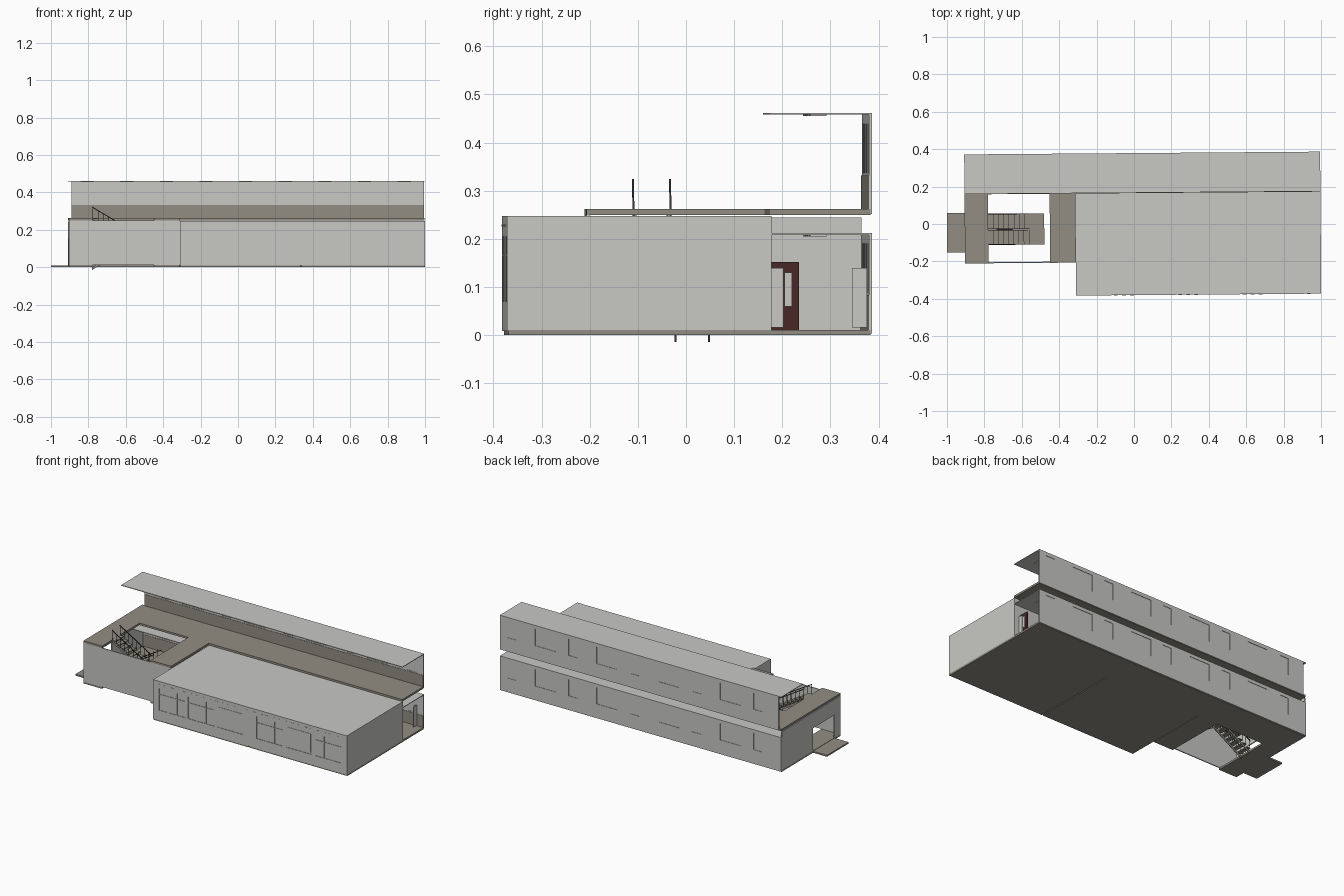
import bpy, bmesh
from mathutils import Matrix

cube = bpy.data.objects.get("Cube")
if cube:
    bpy.data.objects.remove(cube, do_unlink=True)

# The whole building sits slightly turned on its plot
TURN = Matrix.Rotation(0.0078, 4, 'Z')


def material(name, r, g, b):
    m = bpy.data.materials.new(name)
    m.use_nodes = True
    m.diffuse_color = (r, g, b, 1)
    m.node_tree.nodes["Principled BSDF"].inputs["Base Color"].default_value = (r, g, b, 1)
    return m


LIGHT = material("light_grey_plaster", 0.58, 0.58, 0.56)
TAUPE = material("taupe_concrete", 0.29, 0.27, 0.225)
RED = material("dark_red_door", 0.065, 0.02, 0.02)
DARK = material("dark_metal", 0.04, 0.04, 0.038)


def boxes(name, mat, items):
    """One object from boxes (x0, x1, y0, y1, z0, z1[, slope of z along x])."""
    bm = bmesh.new()
    for it in items:
        x0, x1, y0, y1, z0, z1 = it[:6]
        slope = it[6] if len(it) > 6 else 0
        vs = bmesh.ops.create_cube(bm, size=1)["verts"]
        for v in vs:
            v.co.x = x0 if v.co.x < 0 else x1
            v.co.y = y0 if v.co.y < 0 else y1
            v.co.z = (z0 if v.co.z < 0 else z1) + slope * (v.co.x - x0)
    bm.transform(TURN)
    mesh = bpy.data.meshes.new(name)
    bm.to_mesh(mesh)
    bm.free()
    mesh.materials.append(mat)
    ob = bpy.data.objects.new(name, mesh)
    bpy.context.collection.objects.link(ob)
    return ob


def window_wall(name, x0, x1, y0, y1, z0, z1, sill, head, spans):
    """Wall along x with window bays set back on both faces."""
    parts = [(x0, x1, y0, y1, z0, sill), (x0, x1, y0, y1, head, z1)]
    left = x0
    for a, b in sorted(spans):
        parts.append((left, a, y0, y1, sill, head))
        left = b
    parts.append((left, x1, y0, y1, sill, head))
    boxes(name, LIGHT, parts)
    mid = (y0 + y1) / 2
    boxes(name + "_panes", LIGHT,
          [(a, b, mid - 0.001, mid + 0.001, sill, head) for a, b in spans])


L, R = -0.905, 0.998        # ends of the long wing
BL = -0.312                 # left end of the front hall
FRONT, BACK = -0.38, 0.379  # outer faces
YARD = -0.204               # front face of the stair hall
INNER = 0.17                # wall between hall and gallery
HOLE_L, HOLE_R, HOLE_B = -0.78, -0.45, 0.165
T = 0.006

# Ground slabs, with an open stairwell and narrow joints
boxes("ground_slab", TAUPE, [
    (L, R, HOLE_B, 0.375, 0, 0.011),
    (L, HOLE_L, YARD, HOLE_B, 0, 0.011),
    (HOLE_R, BL - 0.003, YARD, HOLE_B, 0, 0.011),
    (BL, 0.33, FRONT + 0.004, HOLE_B, 0, 0.011),
    (0.336, R, FRONT + 0.004, HOLE_B, 0, 0.011)])
boxes("entrance_platform", TAUPE, [(-1.0, L, -0.145, 0.067, 0, 0.009)])

# Upper walkway slab around the stairwell
boxes("upper_slab", TAUPE, [
    (L, R, HOLE_B, 0.375, 0.25, 0.262),
    (L, HOLE_L, YARD, HOLE_B, 0.25, 0.262),
    (HOLE_R, BL, YARD, HOLE_B, 0.25, 0.262)])

# Stair hall walls, end wall has a doorway
boxes("stair_hall_front_wall", LIGHT, [(L, BL, YARD, YARD + T, 0.011, 0.25)])
boxes("stair_hall_end_wall", LIGHT, [
    (L, L + T, YARD, -0.145, 0.011, 0.245),
    (L, L + T, 0.067, 0.372, 0.011, 0.245),
    (L, L + T, -0.145, 0.067, 0.15, 0.245)])

# Front hall: glazed front, plain sides and flat roof
bays = [(s + i * 0.197, s + i * 0.197 + 0.178) for s in (-0.272, 0.388) for i in range(3)]
window_wall("hall_front_wall", BL, R, FRONT, FRONT + 0.008, 0.009, 0.24, 0.07, 0.205, bays)
boxes("hall_sides", LIGHT, [
    (BL, BL + T, FRONT, INNER, 0.011, 0.24),
    (R - T, R, FRONT, INNER, 0.011, 0.24),
    (BL, R, INNER - T, INNER, 0.011, 0.24)])
boxes("hall_roof", LIGHT, [(BL, R, FRONT, INNER, 0.24, 0.248)])

# Mullions, transoms and small vents of the hall front
bars = []
for n, (a, b) in enumerate(bays):
    f0, f1 = FRONT, FRONT + 0.004
    if n in (0, 1, 3, 5):
        for k in (1, 2):
            x = a + (b - a) * k / 3
            bars.append((x - 0.003, x + 0.003, f0, f1, 0.07, 0.205))
        bars.append((a, b, f0, f1, 0.165, 0.169))
    else:
        bars.append((a + 0.01, b - 0.01, f0 + 0.001, f1, 0.08, 0.195))
boxes("hall_window_bars", LIGHT, bars)
boxes("hall_vents", LIGHT, [(BL + 0.03 + i * 0.043, BL + 0.05 + i * 0.043,
                             FRONT - 0.001, FRONT, 0.226, 0.23) for i in range(29)])

# Rear galleries on both floors: back wall, roof, dado and ceiling lights
rear = []
for i in range(5):
    x = 0.95 - 0.417 * i
    rear.append((x - 0.06, x))
    rear.append((max(x - 0.33, L + 0.03), x - 0.19))
rear = [s for s in rear if s[0] < s[1]]
for floor, base, roof_z, front in (("lower", 0.004, 0.208, INNER - 0.002),
                                   ("upper", 0.252, 0.458, 0.167)):
    left = L if floor == "lower" else L + 0.018
    window_wall(floor + "_back_wall", left, R, BACK - 0.007, BACK,
                base, roof_z, base + 0.085, base + 0.187, rear)
    boxes(floor + "_gallery_roof", LIGHT, [(L, R, front, BACK, roof_z, roof_z + 0.004)])
    boxes(floor + "_dado", TAUPE, [(left, R, BACK - 0.009, BACK - 0.007,
                                    base + 0.007, base + 0.08)])
    boxes(floor + "_ceiling_lights", LIGHT,
          [(x, x + 0.07, 0.25, 0.285, roof_z - 0.003, roof_z)
           for x in [-0.84 + 0.212 * i for i in range(9)]])

# Open doors at the right end of the lower gallery
boxes("red_door", RED, [(0.95, 0.958, INNER, 0.227, 0.011, 0.152)])
boxes("door_leaves", LIGHT, [
    (0.96, 0.966, INNER, 0.195, 0.016, 0.14),
    (0.96, 0.964, 0.197, 0.213, 0.06, 0.13),
    (0.95, 0.956, 0.337, 0.368, 0.016, 0.14)])

# Two stair flights with a half landing
STEPS, TOP_X, LAND_X, LAND_Z = 8, -0.78, -0.56, 0.131
run = (LAND_X - TOP_X) / STEPS
rise = LAND_Z / STEPS
boxes("stair_landing", TAUPE, [(LAND_X, -0.48, -0.105, 0.06, LAND_Z - 0.008, LAND_Z)])
for name, y0, y1, z, way in (("upper_flight", -0.105, -0.026, 0.262, -1),
                             ("lower_flight", -0.022, 0.06, 0.004, 1)):
    slope = way * rise / run
    treads, posts = [], []
    for i in range(STEPS):
        x = TOP_X + i * run
        h = z + way * rise * (i + (0 if way < 0 else 1))
        treads.append((x, x + run, y0, y1, h - 0.005, h))
        for y in (y0, y1 - 0.002):
            posts.append((x + 0.003, x + 0.005, y, y + 0.002, h, h + 0.058))
    boxes(name + "_treads", TAUPE, treads)
    boxes(name + "_stringers", TAUPE,
          [(TOP_X, LAND_X, y, y + 0.004, z - 0.018, z - 0.004, slope)
           for y in (y0 + 0.004, y1 - 0.008)])
    boxes(name + "_posts", DARK, posts)
    boxes(name + "_handrails", DARK,
          [(TOP_X, LAND_X, y - 0.001, y + 0.003, z + 0.057, z + 0.062, slope)
           for y in (y0, y1 - 0.002)])
